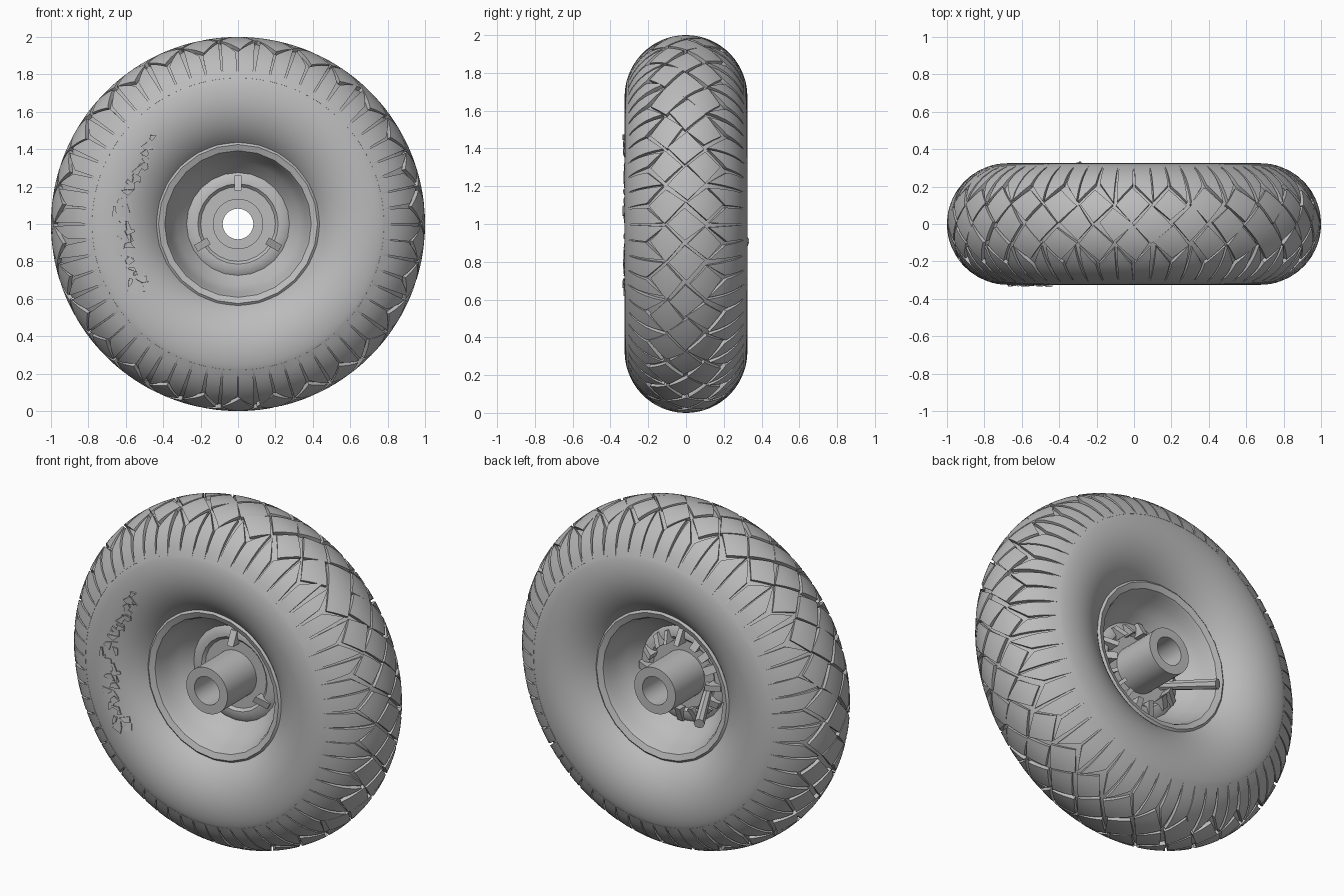
import bpy, bmesh, random
from math import sin, cos, pi, tau, radians
from mathutils import Vector

random.seed(4)
if "Cube" in bpy.data.objects:
    bpy.data.objects.remove(bpy.data.objects["Cube"], do_unlink=True)

grey = bpy.data.materials.new("plain_grey")
grey.use_nodes = True
COLOUR = (0.5, 0.5, 0.5, 1)
grey.diffuse_color = COLOUR
grey.node_tree.nodes["Principled BSDF"].inputs["Base Color"].default_value = COLOUR

RING, TUBE = 0.675, 0.325   # tyre ring radius and tube radius
AXLE_Z = 1.0


def polar(r, angle, y):
    return Vector((r * cos(angle), y, AXLE_Z + r * sin(angle)))


def on_tyre(theta, phi, lift=0):
    """Point on the tyre: theta round the wheel, phi across from the crown."""
    t = TUBE + lift
    return polar(RING + t * cos(phi), theta, t * sin(phi))


def finish(name, bm, angle=35):
    bmesh.ops.recalc_face_normals(bm, faces=bm.faces)
    mesh = bpy.data.meshes.new(name)
    bm.to_mesh(mesh)
    bm.free()
    mesh.materials.append(grey)
    obj = bpy.data.objects.new(name, mesh)
    bpy.context.collection.objects.link(obj)
    bpy.ops.object.select_all(action="DESELECT")
    obj.select_set(True)
    bpy.context.view_layer.objects.active = obj
    bpy.ops.object.shade_smooth_by_angle(angle=radians(angle))
    return obj


def lathe(name, profile, segments):
    """Spin a closed (radius, y) profile round the axle."""
    bm = bmesh.new()
    rings = [[bm.verts.new(polar(r, tau * i / segments, y)) for r, y in profile]
             for i in range(segments)]
    n = len(profile)
    for i in range(segments):
        a, b = rings[i], rings[(i + 1) % segments]
        for j in range(n):
            k = (j + 1) % n
            bm.faces.new((a[j], a[k], b[k], b[j]))
    return finish(name, bm)


def add_block(bm, corners, top=0.0, bottom=-0.03, n=5):
    """Curved rubber block laid on the tyre over a (theta, phi) quad."""
    c = [Vector(p) for p in corners]

    def place(i, j, lift):
        u, v = i / n, j / n
        p = c[0].lerp(c[1], u).lerp(c[3].lerp(c[2], u), v)
        return bm.verts.new(on_tyre(p.x, p.y, lift))

    grid = [[place(i, j, top) for j in range(n + 1)] for i in range(n + 1)]
    for i in range(n):
        for j in range(n):
            bm.faces.new((grid[i][j], grid[i + 1][j], grid[i + 1][j + 1], grid[i][j + 1]))
    edge = ([(i, 0) for i in range(n)] + [(n, j) for j in range(n)]
            + [(n - i, n) for i in range(n)] + [(0, n - j) for j in range(n)])
    low = [place(i, j, bottom) for i, j in edge]
    for k, (i, j) in enumerate(edge):
        m = (k + 1) % len(edge)
        i2, j2 = edge[m]
        bm.faces.new((grid[i][j], low[k], low[m], grid[i2][j2]))


def jitter(x, y, amount):
    return (x + random.uniform(-amount, amount),
            y + random.uniform(-amount, amount) * 2.5)


# Tyre body: sunk under the tread, full size on the sidewalls
SHOULDER, BEAD = 1.24, 2.45
profile = []
for i in range(57):
    phi = BEAD * (i / 28 - 1)
    sunk = 0.022 * min(1, max(0, (SHOULDER - abs(phi)) / 0.4))
    profile.append((RING + (TUBE - sunk) * cos(phi), (TUBE - sunk) * sin(phi)))
lathe("tyre_body", profile, 120)

# Diamond tread blocks across the crown
COUNT, ROW = 30, 0.33
STEP = tau / COUNT
bm = bmesh.new()
for k in range(COUNT):
    for row in (-1, 0, 1):
        ct, cp = (k + 0.5 * abs(row)) * STEP, row * ROW
        s = 0.9
        corners = [(-STEP / 2, 0), (0, -ROW), (STEP / 2, 0), (0, ROW)]
        add_block(bm, [jitter(ct + s * a, cp + s * b, 0.014) for a, b in corners])
finish("tread_diamonds", bm)

# Shoulder blocks, split by narrow slits running down the sidewalls
bm = bmesh.new()
for side in (-1, 1):
    for k in range(2 * COUNT):
        a, b = k * STEP / 2 + 0.004, (k + 1) * STEP / 2 - 0.004
        heights = (ROW, 2 * ROW) if k % 2 == 0 else (2 * ROW, ROW)
        pa = jitter(a + 0.006, heights[0] + 0.05, 0.01)
        pb = jitter(b - 0.006, heights[1] + 0.05, 0.01)
        quad = [pa, pb, (b, SHOULDER), (a, SHOULDER)]
        add_block(bm, [(t, side * p) for t, p in quad])
finish("shoulder_blocks", bm)

# Ragged raised chips along one arc of the front sidewall
bm = bmesh.new()
for k in range(34):
    t = radians(135 + 80 * k / 33)
    p = -1.74 + random.uniform(-0.13, 0.13)
    offsets = [(-0.025, -0.05), (0.025, -0.05), (0.025, 0.05), (-0.025, 0.05)]
    add_block(bm, [jitter(t + a, p + b, 0.025) for a, b in offsets],
              top=random.uniform(0.004, 0.012), bottom=-0.01, n=1)
finish("sidewall_chips", bm)

# Dished rim with a rolled lip on each side and a centre web
half = [(0.12, 0.02), (0.2, 0.02), (0.215, 0.035), (0.25, 0.035), (0.275, 0.02),
        (0.33, 0.08), (0.365, 0.14), (0.38, 0.19), (0.392, 0.215), (0.425, 0.228),
        (0.445, 0.212), (0.44, 0.18)]
lathe("rim", half + [(r, -y) for r, y in reversed(half)], 24)

# Hollow hub tube
lathe("hub_tube", [(0.082, -0.29), (0.135, -0.29), (0.135, 0.29), (0.082, 0.29)], 32)


def fin(bm, angle, r0, r1, width, y0, y1):
    """Wedge standing on the web, lower towards the outside."""
    radial = Vector((cos(angle), 0, sin(angle)))
    across = Vector((-sin(angle), 0, cos(angle))) * width / 2
    centre = Vector((0, 0, AXLE_Z))
    sides = []
    for s in (-1, 1):
        sides.append([bm.verts.new(centre + radial * r + across * s + Vector((0, y, 0)))
                      for r, y in ((r0, y0), (r1, y0), (r1, (y0 + y1) / 2), (r0, y1))])
    a, b = sides
    bm.faces.new(a)
    bm.faces.new(b)
    for j in range(4):
        k = (j + 1) % 4
        bm.faces.new((a[j], a[k], b[k], b[j]))


# Three ribs on the front of the web
bm = bmesh.new()
for k in range(3):
    fin(bm, radians(90 + 120 * k), 0.18, 0.26, 0.04, 0.0, -0.075)
finish("front_ribs", bm)

# Ragged ring of fins on the back of the web
bm = bmesh.new()
for k in range(16):
    fin(bm, tau * (k + random.uniform(-0.2, 0.2)) / 16, 0.19, random.uniform(0.24, 0.28),
        random.uniform(0.02, 0.05), 0.0, random.uniform(0.06, 0.1))
finish("back_fins", bm)

# Valve stem leaning out of the back
start, end = Vector((-0.16, 0.01, 0.97)), Vector((-0.31, 0.32, 0.9))
axis = end - start
bm = bmesh.new()
bmesh.ops.create_cone(bm, cap_ends=True, segments=8, radius1=0.024, radius2=0.03,
                      depth=axis.length)
turn = axis.to_track_quat("Z", "Y")
for v in bm.verts:
    v.co = turn @ v.co + (start + end) / 2
finish("valve_stem", bm)
